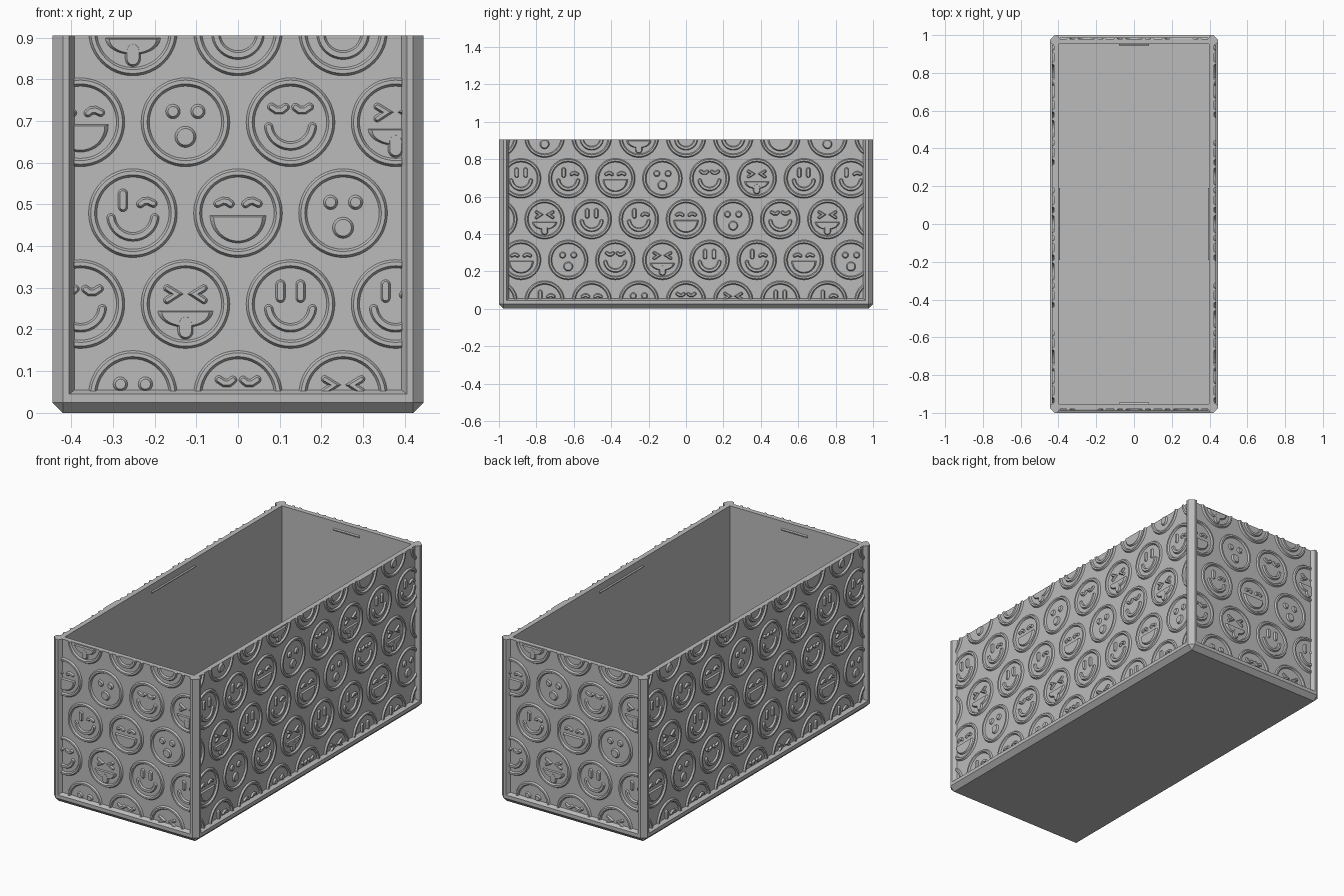
import bpy
import bmesh
from math import sin, cos, pi, radians
from mathutils import Matrix, Vector

if "Cube" in bpy.data.objects:
    bpy.data.objects.remove(bpy.data.objects["Cube"], do_unlink=True)

HX, HY, TOP = 0.445, 1.0, 0.905      # half width, half length, height
CUT = 0.025                          # corner and bottom chamfer
RECESS = 0.021                       # depth of the wall panels behind the frame
WALL = 0.048                         # frame face to inner wall
RELIEF = 0.009                       # height of the raised faces
STEP, ROW = 0.252, 0.218             # spacing of the face pattern

grey = bpy.data.materials.new("plain grey")
grey.use_nodes = True
grey.diffuse_color = (0.5, 0.5, 0.5, 1)
grey.node_tree.nodes["Principled BSDF"].inputs["Base Color"].default_value = (0.5, 0.5, 0.5, 1)


def finish(name, bm):
    bmesh.ops.recalc_face_normals(bm, faces=bm.faces[:])
    mesh = bpy.data.meshes.new(name)
    bm.to_mesh(mesh)
    bm.free()
    mesh.materials.append(grey)
    ob = bpy.data.objects.new(name, mesh)
    bpy.context.collection.objects.link(ob)
    return ob


def loft(bm, loops, closed=False):
    """Bridge equal loops of 3D points; cap both ends unless closed on itself."""
    rings = [[bm.verts.new(p) for p in loop] for loop in loops]
    n = len(rings[0])
    pairs = list(zip(rings, rings[1:])) + ([(rings[-1], rings[0])] if closed else [])
    for a, b in pairs:
        for i in range(n):
            j = (i + 1) % n
            bm.faces.new((a[i], a[j], b[j], b[i]))
    if not closed:
        bm.faces.new(rings[0])
        bm.faces.new(rings[-1])


# Flat outlines, in (u, v) around the middle of a face
def circle(r, x=0, y=0, n=24):
    return [(x + r * cos(2 * pi * i / n), y + r * sin(2 * pi * i / n)) for i in range(n)]


def arc(r, y, a, b, n=16):
    return [(r * cos(radians(a + (b - a) * i / n)), y + r * sin(radians(a + (b - a) * i / n)))
            for i in range(n + 1)]


def bowl(rx, depth, top, k=1.0):
    mid = top - depth * 0.45
    pts = [(rx * cos(pi * i / 20), top - depth * sin(pi * i / 20)) for i in range(21)]
    return [(x * k, mid + (y - mid) * k) for x, y in pts]


def stroke_outline(path, w):
    """Outline of a round-ended stroke of half width w."""
    pts = [Vector(p) for p in path]
    left, right = [], []
    dirs = [(b - a).normalized() for a, b in zip(pts, pts[1:])]
    for i, p in enumerate(pts):
        before, after = dirs[max(i - 1, 0)], dirs[min(i, len(dirs) - 1)]
        t = (before + after).normalized()
        side = Vector((-t.y, t.x)) * (w / max(t.dot(before), 0.5))
        left.append(p + side)
        right.append(p - side)

    def cap(p, d):
        s = Vector((-d.y, d.x))
        return [p + w * (s * cos(pi * i / 8) + d * sin(pi * i / 8)) for i in range(1, 8)]
    return left + cap(pts[-1], dirs[-1]) + right[::-1] + cap(pts[0], -dirs[0])


class Stamp:
    """Draws raised shapes for one face centred at (u, v) on a wall."""

    def __init__(self, bm, u, v):
        self.bm, self.u, self.v = bm, u, v

    def at(self, pts, h):
        return [(self.u + x, -h, self.v + y) for x, y in pts]

    def solid(self, low, high, h=RELIEF):
        loft(self.bm, [self.at(low, -0.001), self.at(high, h)])

    def dot(self, x, y, r):
        self.solid(circle(r, x, y), circle(r - 0.006, x, y))

    def stroke(self, path, w=0.011, h=RELIEF):
        self.solid(stroke_outline(path, w), stroke_outline(path, w - 0.005), h)

    def pair(self, path, w=0.011):
        for s in (-1, 1):
            self.stroke([(s * x, y) for x, y in path], w)

    def rim(self):
        loft(self.bm, [self.at(circle(r, n=48), h) for r, h in
                       ((0.107, -0.001), (0.101, RELIEF), (0.092, RELIEF), (0.086, -0.001))], True)


PILL = [(0.024, 0.015), (0.024, 0.047)]
ARCH = [(0.018, 0.022), (0.026, 0.028), (0.036, 0.029), (0.049, 0.023)]
SAG = [(0.012, 0.036), (0.021, 0.029), (0.034, 0.029), (0.046, 0.037)]
CHEVRON = [(0.044, 0.038), (0.021, 0.024), (0.044, 0.009)]
SMILE = arc(0.053, -0.004, 188, 352)


def smiling(s):
    s.pair(PILL, 0.012)
    s.stroke(SMILE)


def winking(s):
    s.stroke([(-x, y) for x, y in PILL], 0.012)
    s.stroke(ARCH, 0.01)
    s.stroke(SMILE)


def grinning(s):
    s.pair(ARCH, 0.01)
    s.solid(bowl(0.068, 0.067, -0.005), bowl(0.068, 0.067, -0.005, 0.86))


def surprised(s):
    for x in (-0.03, 0.03):
        s.dot(x, 0.026, 0.018)
    s.dot(0, -0.035, 0.026)


def content(s):
    s.pair(SAG, 0.01)
    s.stroke(SMILE)


def teasing(s):
    s.pair(CHEVRON, 0.009)
    s.solid(bowl(0.067, 0.04, -0.016), bowl(0.067, 0.04, -0.016, 0.84))
    s.stroke([(0, -0.045), (0, -0.066)], 0.019, RELIEF + 0.0005)


MOODS = [smiling, winking, grinning, surprised, content, teasing]
ROW_START = [4, 0, 2, 4, 0]          # mood at the middle of each row, bottom up


def relief_wall(name, half, distance, angle):
    bm = bmesh.new()
    for r, start in enumerate(ROW_START):
        for k in range(-5, 6):
            u = (k + 0.5 * (r % 2)) * STEP
            if abs(u) < half + 0.107:
                s = Stamp(bm, u, 0.043 + r * ROW)
                s.rim()
                MOODS[(start + k) % 6](s)
    bmesh.ops.triangulate(bm, faces=bm.faces[:])
    # trim to the panel and close the cuts
    for co, no in (((half, 0, 0), (1, 0, 0)), ((-half, 0, 0), (-1, 0, 0)),
                   ((0, 0, 0.052), (0, 0, -1)), ((0, 0, TOP), (0, 0, 1))):
        bmesh.ops.bisect_plane(bm, geom=bm.verts[:] + bm.edges[:] + bm.faces[:], dist=1e-6,
                               plane_co=co, plane_no=no, clear_outer=True)
        bmesh.ops.holes_fill(bm, edges=[e for e in bm.edges if e.is_boundary], sides=0)
    bm.transform(Matrix.Rotation(angle, 4, 'Z') @ Matrix.Translation((0, -distance, 0)))
    finish(name, bm)


def plan(inset, z, cut=0.0005):
    """Rectangle with cut corners, set in from the outer faces."""
    x, y = HX - inset, HY - inset
    quarter = [(x, y - cut), (x - cut, y)]
    pts = quarter + [(-a, b) for a, b in quarter[::-1]]
    pts += [(-a, -b) for a, b in pts]
    return [(a, b, z) for a, b in pts]


# Open box: chamfered base, frame lip, recessed walls, inside and floor
bm = bmesh.new()
loft(bm, [plan(CUT, 0), plan(0, CUT, CUT), plan(0, 0.045, CUT), plan(RECESS, 0.055),
          plan(RECESS, TOP), plan(WALL, TOP), plan(WALL, 0.035)])
finish("box_body", bm)

# Corner posts
for sx, side in ((-1, "right"), (1, "left")):
    for sy, end in ((-1, "front"), (1, "back")):
        bm = bmesh.new()
        section = [(0, CUT), (CUT, 0), (0.04, 0), (0.053, RECESS), (0.053, 0.03),
                   (0.03, 0.053), (RECESS, 0.053), (0, 0.04)]
        loft(bm, [[(sx * (HX - a), sy * (HY - b), z) for a, b in section] for z in (CUT, TOP)])
        finish(f"{end}_{side}_post", bm)

# Raised face pattern on each wall
for i, name in enumerate(("front", "left", "back", "right")):
    half, dist = (HY, HX) if i % 2 else (HX, HY)
    relief_wall(name + "_relief", half - 0.052, dist - RECESS, i * pi / 2)

# Lid catches: thin ridges inside the rim
for i, name in enumerate(("front", "left", "back", "right")):
    length, dist = (0.19, HX) if i % 2 else (0.08, HY)
    wall = dist - WALL
    bm = bmesh.new()
    ridge = [(wall + 0.002, 0.852), (wall - 0.006, 0.858), (wall - 0.006, 0.862), (wall + 0.002, 0.868)]
    loft(bm, [[(u, -d, z) for d, z in ridge] for u in (-length, length)])
    bm.transform(Matrix.Rotation(i * pi / 2, 4, 'Z'))
    finish(name + "_lid_catch", bm)
